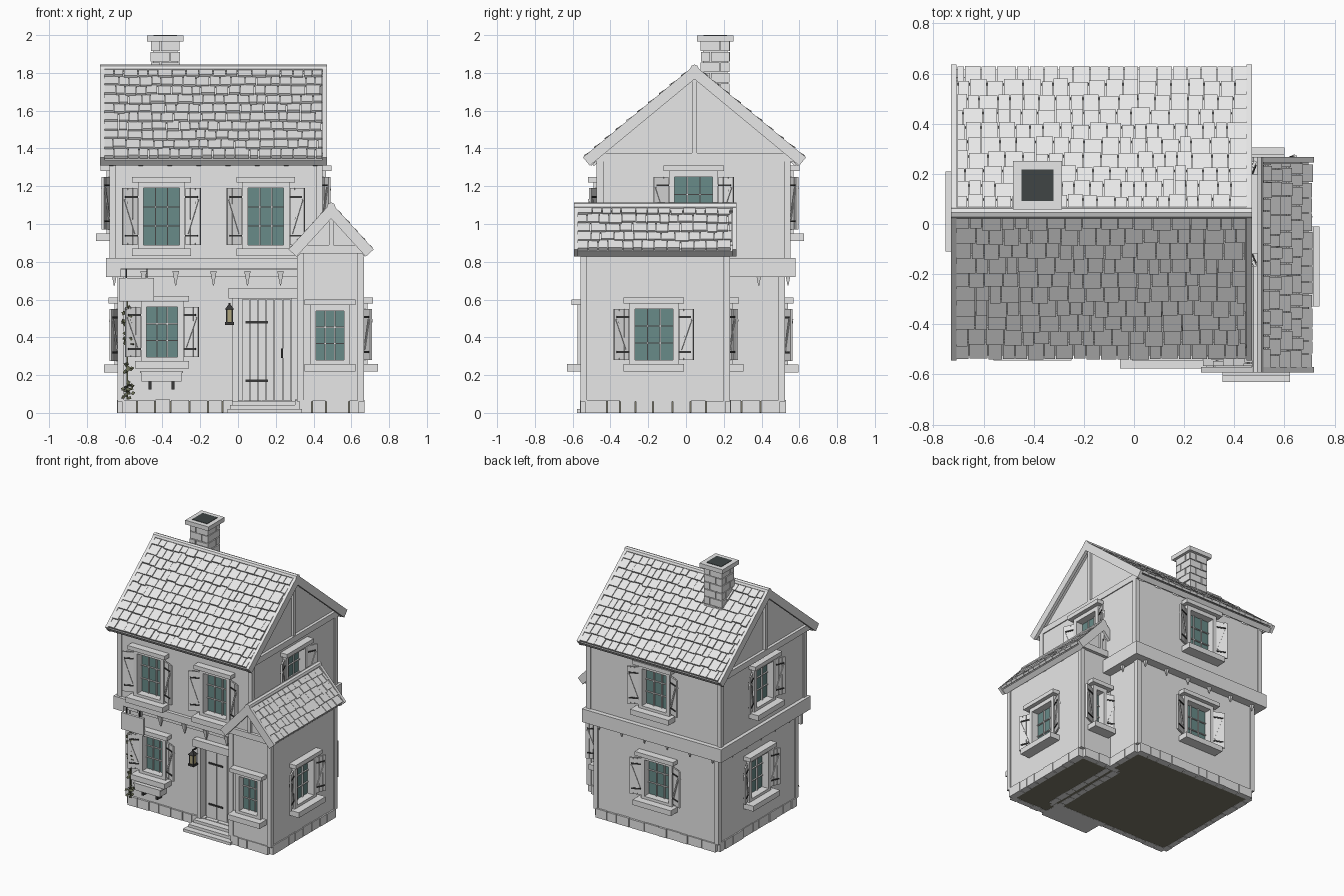
import bpy, bmesh, math, random
from mathutils import Matrix, Vector

random.seed(4)
cube = bpy.data.objects.get("Cube")
if cube:
    bpy.data.objects.remove(cube)

I = Matrix.Identity(4)
T = lambda x, y, z: Matrix.Translation((x, y, z))
R = lambda a, ax: Matrix.Rotation(a, 4, ax)


def material(name, r, g, b):
    m = bpy.data.materials.new(name)
    m.use_nodes = True
    m.diffuse_color = (r, g, b, 1)
    m.node_tree.nodes["Principled BSDF"].inputs["Base Color"].default_value = (r, g, b, 1)
    return m


GREY = material("light_grey", .8, .8, .8)
GLASS = material("teal_glass", .14, .26, .25)
IRON = material("black_iron", .04, .04, .04)
EARTH = material("olive_underside", .2, .19, .14)
SOOT = material("dark_soot", .05, .06, .06)
AMBER = material("lantern_amber", .42, .37, .2)
LEAF = material("leaf_olive", .13, .14, .08)

parts = {}


def part(name, mat=GREY):
    return parts.setdefault(name, (bmesh.new(), mat))[0]


def box(bm, x0, x1, y0, y1, z0, z1, M=I):
    mid = T((x0 + x1) / 2, (y0 + y1) / 2, (z0 + z1) / 2)
    size = Matrix.Diagonal((abs(x1 - x0), abs(y1 - y0), abs(z1 - z0), 1))
    bmesh.ops.create_cube(bm, size=1, matrix=M @ mid @ size)


def cone(bm, r1, r2, depth, M, seg=8):
    bmesh.ops.create_cone(bm, cap_ends=True, segments=seg, radius1=r1, radius2=r2, depth=depth, matrix=M)


def prism(bm, pts, x0, x1, M=I):
    # Closed profile in the yz plane, extruded along x
    f = bm.faces.new([bm.verts.new(M @ Vector((x0, y, z))) for y, z in pts])
    new = bmesh.ops.extrude_face_region(bm, geom=[f])["geom"]
    off = M.to_3x3() @ Vector((x1 - x0, 0, 0))
    bmesh.ops.translate(bm, verts=[v for v in new if isinstance(v, bmesh.types.BMVert)], vec=off)
    bmesh.ops.recalc_face_normals(bm, faces=bm.faces)


def posts(bm, x0, x1, y0, y1, z0, z1, w=.035, out=.008):
    for x, sx in ((x0 - out, 1), (x1 + out, -1)):
        for y, sy in ((y0 - out, 1), (y1 + out, -1)):
            box(bm, x, x + sx * w, y, y + sy * w, z0, z1)


# Walls with corner posts
walls = {"lower_wall": (-.63, .40, -.425, .515, .06, .8),
         "upper_wall": (-.672, .44, -.465, .545, .76, 1.37),
         "extension_wall": (.32, .66, -.55, .225, .06, .88)}
for name, b in walls.items():
    box(part(name), *b)
    posts(part("corner_posts"), *b)


# Windows: local x runs along the wall, -y points outwards
def window(name, x, y, deg, w, z0, z1, shutters=True):
    M = T(x, y, 0) @ R(math.radians(deg), 'Z')
    h = w / 2
    box(part("niche_cutter"), -h, h, -.03, .04, z0, z1, M)
    box(part(name + "_glass", GLASS), -h, h, .03, .039, z0, z1, M)
    f = part(name + "_frame")
    for s in (-1, 1):
        box(f, s * h, s * (h + .03), -.025, .01, z0 - .02, z1 + .03, M)
        box(f, s * w / 6 - .003, s * w / 6 + .003, .02, .033, z0, z1, M)
        z = (z0 + z1) / 2 + s * (z1 - z0) / 6
        box(f, -h, h, .02, .033, z - .003, z + .003, M)
    box(f, -h, h, -.025, .01, z1, z1 + .03, M)
    box(f, -h, h, -.025, .01, z0 - .02, z0, M)
    box(part(name + "_lintel"), -h - .06, h + .06, -.055, .01, z1 + .03, z1 + .06, M)
    box(part(name + "_sill"), -h - .06, h + .06, -.08, .01, z0 - .06, z0 - .02, M)
    if not shutters:
        return
    H = z1 - z0
    for s in (-1, 1):
        S = M @ T(s * (h + .035), -.012, 0) @ R(-s * .4, 'Z')
        leaf = part(name + "_shutters")
        for i in range(3):
            box(leaf, s * .028 * i, s * (.028 * i + .026), -.006, .006, z0, z1, S)
        box(leaf, 0, s * .08, -.004, .004, z0 + .01, z1 - .01, S)
        B = S @ T(s * .041, 0, (z0 + z1) / 2) @ R(s * math.atan2(.06, H * .6), 'Y')
        box(leaf, -.006, .006, -.012, .012, -H * .32, H * .32, B)
        for z in (z0 + H * .16, z1 - H * .16):
            box(part(name + "_hinges", IRON), -s * .012, s * .07, -.01, .01, z - .005, z + .005, S)


window("front_upper_right_window", -.405, -.465, 0, .19, .89, 1.19)
window("front_upper_left_window", .147, -.465, 0, .19, .89, 1.19)
window("front_lower_window", -.402, -.425, 0, .165, .295, .56)
window("extension_front_window", .487, -.55, 0, .15, .28, .54, False)
window("extension_side_window", .66, -.17, 90, .2, .28, .55)
window("extension_back_window", .51, .225, 180, .06, .28, .55)
window("left_upper_window", .44, .04, 90, .2, .97, 1.25)
window("right_upper_window", -.672, .05, -90, .2, .97, 1.25)
window("right_lower_window", -.63, .05, -90, .2, .275, .55)
window("back_upper_window", -.13, .545, 180, .2, .97, 1.25)
window("back_lower_window", -.13, .515, 180, .2, .275, .55)


# Roofs: ridge along local x, tiled on both slopes, with gables at both ends
def roof(name, M, length, half, ridge, eave, rows, gap):
    a = math.atan2(ridge - eave, half)
    run = math.hypot(ridge - eave, half)
    L, step = length / 2, run / rows
    tiles, trim = part(name + "_tiles"), part(name + "_verge_boards")
    for turn in (0, math.pi):
        S = M @ T(0, 0, ridge) @ R(turn, 'Z') @ R(a, 'X')
        box(part(name + "_deck"), -L + .01, L - .01, -run, 0, -.035, -.012, S)
        for s in (-1, 1):
            box(trim, s * (L - .022), s * L, -run - .01, 0, -.045, .012, S)
        box(part(name + "_fascia"), -L + .02, L - .02, -run - .004, -run + .02, -.05, -.012, S)
        for r in range(rows):
            x = -L + .022
            while x < L - .03:
                w = min(random.uniform(.045, .08), L - .022 - x)
                K = S @ T(0, -r * step, 0) @ R(-.14, 'X')
                end = step + random.uniform(-.004, .01) * (r < rows - 1)
                box(tiles, x, x + w - .004, -end, .004, -.014, random.uniform(.002, .007), K)
                x += w
        n = round(length / .16)
        for i in range(n):
            x = -L + .06 + i * (length - .12) / (n - 1)
            box(part(name + "_rafter_ends"), x - .012, x + .012, -run + .005, -run + .12, -.06, -.03, S)
    cone(part(name + "_ridge_cap"), .023, .023, length, M @ T(0, 0, ridge - .004) @ R(math.pi / 2, 'Y'))
    low, top, k = eave - .01, ridge - .035, half - .035
    prism(part(name + "_gable"), [(-k, low), (k, low), (0, top)], -L + gap, L - gap, M)
    for s in (-1, 1):
        box(part(name + "_king_posts"), s * (L - gap), s * (L - gap + .018), -.012, .012, low, top - .01, M)
        box(part(name + "_tie_beams"), s * (L - gap - .01), s * (L - gap + .022), -k, k, low - .01, low + .035, M)


roof("main_roof", T(-.13, .045, 0), 1.2, .575, 1.825, 1.35, 10, .045)
roof("extension_roof", T(.493, -.163, 0) @ R(math.pi / 2, 'Z'), .86, .21, 1.095, .865, 5, .04)

# Beams and pointed brackets between the storeys
beam = part("storey_beams")
box(beam, -.70, .32, -.49, -.42, .765, .82)
box(beam, -.66, .32, -.445, -.42, .72, .765)
box(beam, -.70, .465, .50, .58, .72, .82)
for x0, x1 in ((-.70, -.62), (.39, .465)):
    box(beam, x0, x1, -.485, .58, .72, .82)
brackets = part("brackets")
spots = [(x, -.452) for x in (-.5, -.33, -.13, .05, .225)]
spots += [(-.6 + .19 * i, .54) for i in range(6)]
spots += [(-.655, -.3 + .17 * i) for i in range(5)] + [(.425, .385)]
for x, y in spots:
    cone(brackets, .004, .024, .075, T(x, y, .713) @ R(math.pi / 4, 'Z'), 4)

# Foundation stones and dark underside
stones = part("foundation_stones")
for x0, x1, y0, y1 in ((-.615, .39, -.415, .505), (.325, .645, -.535, .215)):
    box(part("underside", EARTH), x0 + .01, x1 - .01, y0 + .01, y1 - .01, .001, .06)
    for horizontal, lo, hi in ((True, x0, x1), (False, y0, y1)):
        for edge in ((y0, y1) if horizontal else (x0, x1)):
            p = lo
            while p < hi - .01:
                q = min(p + random.uniform(.06, .13), hi)
                e = .022 + random.uniform(-.004, .004)
                span, deep = (p, q - .005), (edge - e, edge + e)
                box(stones, *(span + deep if horizontal else deep + span), 0, .07 - random.uniform(0, .006))
                p = q

# Door, surround and steps
box(part("niche_cutter"), .0, .3, -.46, -.385, .05, .61)
door = part("door_planks")
for i in range(6):
    box(door, .02 + i * .0435, .061 + i * .0435, -.405, -.384, .06, .60)
box(part("door_back"), .0, .3, -.392, -.384, .06, .61)
frame = part("door_frame")
for x in (-.028, .282):
    box(frame, x, x + .03, -.45, -.39, .06, .61)
box(part("door_lintel"), -.05, .315, -.47, -.40, .605, .66)
for z in (.17, .48):
    box(part("door_hinges", IRON), .04, .16, -.412, -.40, z - .006, z + .006)
box(part("door_handle", IRON), .228, .238, -.425, -.40, .29, .34)
for i in range(3):
    box(part("door_steps"), -.055 + i * .012, .34, -.577 + i * .045, -.40, i * .021, i * .021 + .021)

# Chimney of staggered bricks with a cap
C = T(-.385, .155, 0)
box(part("chimney_core"), -.066, .066, -.066, .066, 1.55, 1.97, C)
for r in range(7):
    z = 1.585 + r * .055
    for q in range(4):
        K = C @ R(q * math.pi / 2, 'Z')
        cut = .025 if (r + q) % 2 else -.025
        for a, b in ((-.074, cut - .003), (cut + .003, .07)):
            box(part("chimney_bricks"), a, b, -.074 - random.uniform(0, .005), -.05, z, z + .05, K)
box(part("chimney_cap"), -.097, .097, -.097, .097, 1.965, 1.997, C)
box(part("chimney_opening", SOOT), -.063, .063, -.063, .063, 1.99, 2.0, C)

# Lantern beside the door
box(part("lantern_glass", AMBER), -.062, -.028, -.492, -.458, .48, .55)
lantern = part("lantern_frame", IRON)
posts(lantern, -.064, -.026, -.494, -.456, .475, .55, .008, 0)
box(lantern, -.07, -.02, -.50, -.45, .465, .48)
cone(lantern, .036, .008, .025, T(-.045, -.475, .56) @ R(math.pi / 4, 'Z'), 4)
box(lantern, -.049, -.041, -.479, -.42, .575, .583)

# Hanging sign board and its iron bracket
box(part("sign_board"), -.63, -.445, -.495, -.475, .59, .715)
iron = part("sign_bracket", IRON)
box(iron, -.595, -.587, -.489, -.481, .715, .8)
box(iron, -.485, -.479, -.488, -.482, .715, .77)

# Planter under the lower window
box(part("planter"), -.51, -.30, -.505, -.42, .165, .215)
box(part("planter_rim"), -.518, -.292, -.512, -.42, .21, .222)
for x in (-.465, -.345):
    box(part("planter_brackets", IRON), x - .008, x + .008, -.48, -.42, .125, .166)

# Climbing vine with small leaves
vine = part("vine_leaves", LEAF)
box(part("vine_stem", LEAF), -.59, -.583, -.45, -.442, .07, .62)
for i in range(70):
    z = random.choice((.11, .25, .38, .46, .53)) + random.gauss(0, .022)
    K = T(-.585 + random.gauss(0, .016), -.453 + random.uniform(-.015, .01), z)
    K = K @ R(random.uniform(-1, 1), 'X') @ R(random.uniform(0, 3), 'Y')
    box(vine, -.009, .009, -.0015, .0015, -.007, .007, K)

# Make the objects, then cut the window and door niches
objects = {}
for name, (bm, mat) in parts.items():
    mesh = bpy.data.meshes.new(name)
    bm.to_mesh(mesh)
    bm.free()
    mesh.materials.append(mat)
    objects[name] = bpy.data.objects.new(name, mesh)
    bpy.context.scene.collection.objects.link(objects[name])
cutter = objects["niche_cutter"]
cutter.hide_render = True
cutter.hide_viewport = True
cutter.display_type = 'WIRE'
for name in walls:
    mod = objects[name].modifiers.new("niches", 'BOOLEAN')
    mod.operation = 'DIFFERENCE'
    mod.object = cutter
